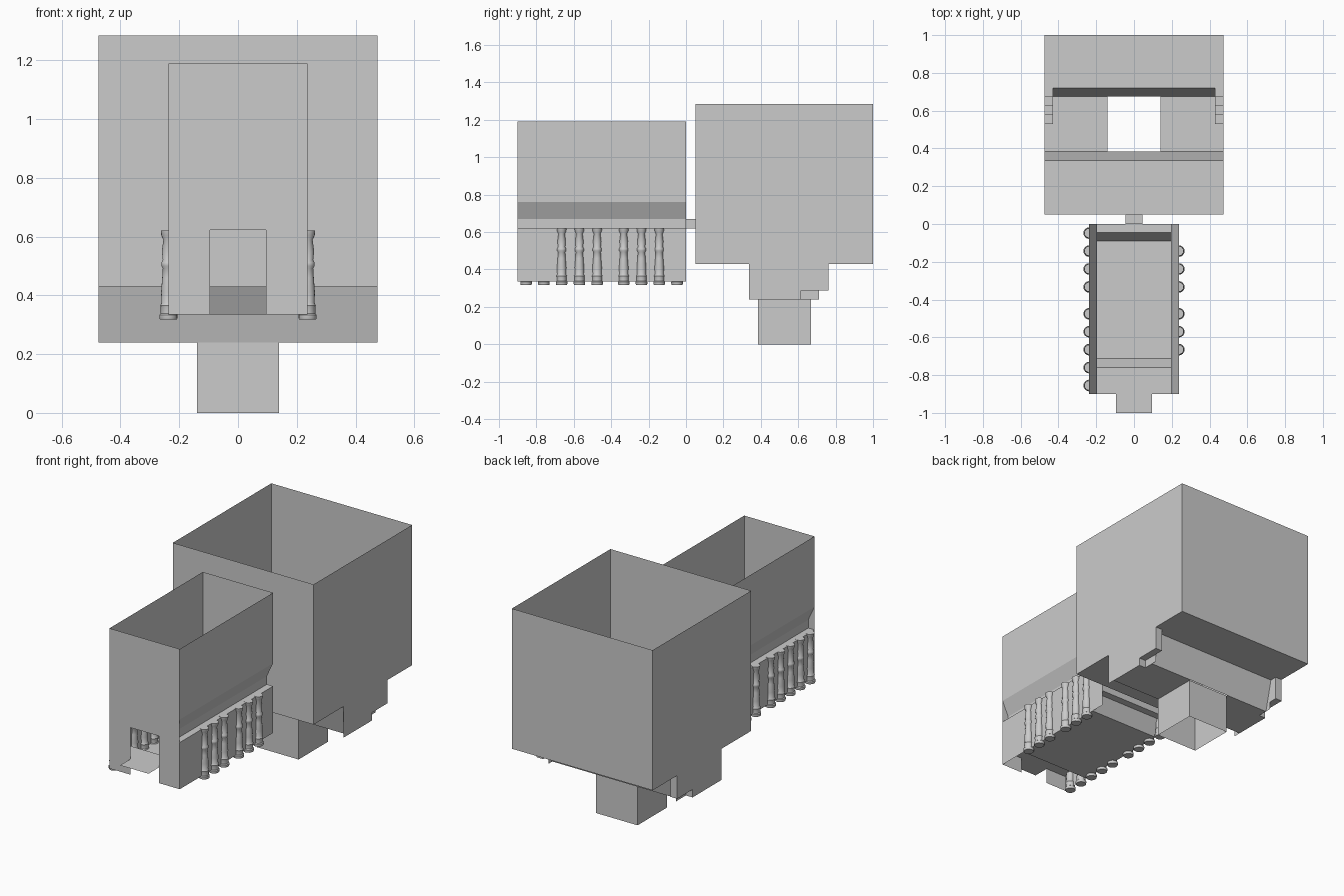
import bpy, bmesh
from math import cos, sin, pi, radians

if "Cube" in bpy.data.objects:
    bpy.data.objects.remove(bpy.data.objects["Cube"])


def build(name, faces):
    """Thin-walled part from a list of polygons, welded together."""
    bm = bmesh.new()
    for f in faces:
        bm.faces.new([bm.verts.new(p) for p in f])
    bmesh.ops.remove_doubles(bm, verts=bm.verts, dist=0.0005)
    bmesh.ops.recalc_face_normals(bm, faces=bm.faces)
    me = bpy.data.meshes.new(name)
    bm.to_mesh(me)
    bm.free()
    ob = bpy.data.objects.new(name, me)
    bpy.context.collection.objects.link(ob)
    return ob


def sweep_x(path, a, b):
    """Open (y, z) path stretched along x."""
    return [[(a, *p), (b, *p), (b, *q), (a, *q)] for p, q in zip(path, path[1:])]


def sweep_y(path, a, b):
    """Open (x, z) path stretched along y."""
    return [[(p[0], a, p[1]), (p[0], b, p[1]), (q[0], b, q[1]), (q[0], a, q[1])]
            for p, q in zip(path, path[1:])]


def panel_x(x, pts):
    return [[(x, y, z) for y, z in pts]]


def panel_y(y, pts):
    return [[(x, y, z) for x, z in pts]]


def flat(z, x0, x1, y0, y1):
    return [[(x0, y0, z), (x1, y0, z), (x1, y1, z), (x0, y1, z)]]


def tube(x0, x1, y0, y1, z0, z1):
    c = [(x0, y0), (x1, y0), (x1, y1), (x0, y1)]
    return [[(*c[i], z0), (*c[(i + 1) % 4], z0), (*c[(i + 1) % 4], z1), (*c[i], z1)]
            for i in range(4)]


# Large open box with floor stepping down to a trough
W, I = 0.475, 0.43
build("large_box_walls", tube(-W, W, 0.05, 1.0, 0.43, 1.285))
floor = sweep_x([(0.05, 0.43), (0.337, 0.43), (0.384, 0.24)], -W, W)
floor += sweep_x([(0.675, 0.24), (0.72, 0.43), (1.0, 0.43)], -I, I)
for s in (-1, 1):
    floor += flat(0.24, s * 0.14, s * I, 0.384, 0.675)
    floor += flat(0.24, s * I, s * W, 0.384, 0.53)
    floor += flat(0.43, s * I, s * W, 0.675, 1.0)
build("large_box_floor", floor)

# Side cheeks of the trough with small inner steps
steps = [(0.53, 0.24), (0.53, 0.288), (0.58, 0.288), (0.58, 0.335),
         (0.628, 0.335), (0.628, 0.383), (0.675, 0.383), (0.675, 0.43)]
for s, side in ((-1, "left"), (1, "right")):
    cheek = panel_x(s * W, [(0.337, 0.43), (0.337, 0.24), (0.615, 0.24),
                            (0.615, 0.288), (0.763, 0.288), (0.763, 0.43)])
    cheek += panel_x(s * I, steps + [(0.763, 0.43), (0.763, 0.288),
                                     (0.712, 0.288), (0.712, 0.24)])
    a, b = sorted((s * I, s * W))
    cheek += sweep_x(steps, a, b)
    cheek += sweep_x([(0.53, 0.24), (0.615, 0.24), (0.615, 0.288),
                      (0.763, 0.288), (0.763, 0.43)], a, b)
    build(side + "_cheek", cheek)

# Open shaft under the trough
build("base_shaft", tube(-0.14, 0.14, 0.384, 0.667, 0, 0.24))

# Link between the two boxes
build("link", tube(-0.045, 0.045, 0.0, 0.05, 0.62, 0.67)
      + flat(0.62, -0.045, 0.045, 0, 0.05) + flat(0.67, -0.045, 0.045, 0, 0.05))

# Small open box: side walls with a recessed sloping band above a ledge
S, R = 0.237, 0.195
side = [(S, 0.335), (S, 0.62), (R, 0.62), (R, 0.67), (S, 0.76), (S, 1.19)]
mirror = [(-x, z) for x, z in side]
build("small_box_right_wall", sweep_y(side, -0.9, 0))
build("small_box_left_wall", sweep_y(mirror, -0.9, 0))
back = [(S, 0.43)] + side[1:]
build("small_box_back", panel_y(0, back + [(-x, z) for x, z in reversed(back)]))

# Front wall with doorway
D = 0.096
build("small_box_front", panel_y(-0.9, [
    (-S, 0.335), (-D, 0.335), (-D, 0.622), (D, 0.622), (D, 0.335),
    (S, 0.335), (S, 1.19), (-S, 1.19)]))

# Sunken floor and the doorstep sheet
build("small_box_floor", sweep_x([(-0.9, 0.43), (-0.76, 0.43), (-0.712, 0.335),
                                  (-0.09, 0.335), (-0.045, 0.43), (0, 0.43)], -S, S))
build("doorstep", flat(0.43, -D, D, -1.0, -0.9))

# Turned columns along both sides
profile = [(0.029, 0.318), (0.031, 0.324), (0.031, 0.334), (0.026, 0.338),
           (0.026, 0.36), (0.028, 0.366), (0.023, 0.374), (0.025, 0.41),
           (0.021, 0.46), (0.019, 0.492), (0.024, 0.50), (0.024, 0.512),
           (0.019, 0.52), (0.022, 0.55), (0.017, 0.59), (0.024, 0.604), (0.026, 0.621)]
N = 16


def column(name, x, y):
    rings = [[(x + r * cos(2 * pi * i / N), y + r * sin(2 * pi * i / N), z)
              for i in range(N)] for r, z in profile]
    faces = [rings[0], rings[-1]]
    for p, q in zip(rings, rings[1:]):
        faces += [[p[i], p[(i + 1) % N], q[(i + 1) % N], q[i]] for i in range(N)]
    ob = build(name, faces)
    bpy.ops.object.select_all(action='DESELECT')
    ob.select_set(True)
    bpy.context.view_layer.objects.active = ob
    bpy.ops.object.shade_smooth_by_angle(angle=radians(40))


right = [-0.143, -0.238, -0.333, -0.475, -0.57, -0.665]
for y in right:
    column("right_column", 0.237, y)
for y in right + [-0.048, -0.76, -0.855]:
    column("left_column", -0.237, y)
